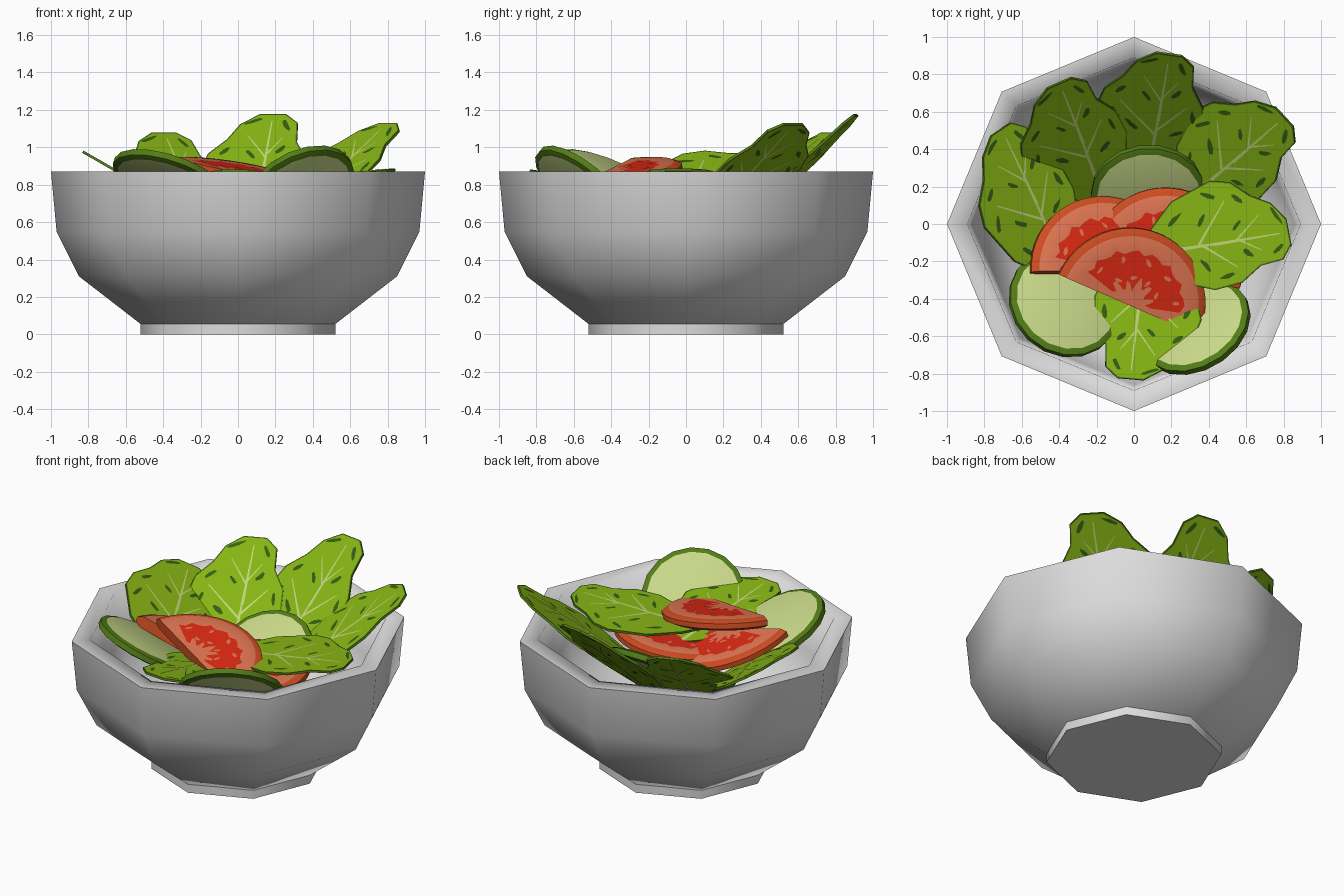
import bpy, bmesh, math, random
from mathutils import Vector, Matrix

random.seed(4)
if "Cube" in bpy.data.objects:
    bpy.data.objects.remove(bpy.data.objects["Cube"])


def material(name, rgb):
    m = bpy.data.materials.new(name)
    m.use_nodes = True
    m.diffuse_color = (*rgb, 1)
    m.node_tree.nodes["Principled BSDF"].inputs["Base Color"].default_value = (*rgb, 1)
    return m


WHITE = material("bowl white", (0.72, 0.72, 0.72))
LEAF = material("leaf green", (0.24, 0.46, 0.007))
DARK = material("dark leaf patch", (0.035, 0.11, 0.006))
RIND = material("rind green", (0.085, 0.2, 0.008))
VEIN = material("pale vein", (0.52, 0.66, 0.19))
PALE = material("cucumber flesh", (0.58, 0.69, 0.25))
SKIN = material("tomato skin", (0.62, 0.075, 0.016))
FLESH = material("tomato flesh", (0.75, 0.18, 0.085))
PULP = material("tomato pulp", (0.72, 0.022, 0.006))


def finish(name, bm, mats, matrix=None, smooth=None):
    mesh = bpy.data.meshes.new(name)
    bm.to_mesh(mesh)
    bm.free()
    for m in mats:
        mesh.materials.append(m)
    ob = bpy.data.objects.new(name, mesh)
    bpy.context.collection.objects.link(ob)
    if matrix:
        ob.matrix_world = matrix
    if smooth:
        bpy.ops.object.select_all(action='DESELECT')
        ob.select_set(True)
        bpy.context.view_layer.objects.active = ob
        bpy.ops.object.shade_smooth_by_angle(angle=math.radians(smooth))
    return ob


def frame(origin, forward, normal):
    """Local y runs along forward, local z along normal."""
    z = Vector(normal).normalized()
    y = Vector(forward)
    y = (y - z * y.dot(z)).normalized()
    m = Matrix((y.cross(z), y, z)).transposed().to_4x4()
    m.translation = Vector(origin)
    return m


def sweep(name, profile, segs, arc, mats, bands=None, wobble=None, matrix=None, smooth=35):
    """Turn a radius/height profile around z; a partial arc gets end caps."""
    bm = bmesh.new()
    rings = []
    for s in range(segs + 1):
        a = arc * s / segs
        ring = []
        for i, (r, z) in enumerate(profile):
            r += wobble(i, s) if wobble else 0
            ring.append(bm.verts.new((r * math.cos(a), r * math.sin(a), z)))
        rings.append(ring)
    for s in range(segs):
        for i in range(len(profile) - 1):
            f = bm.faces.new((rings[s][i], rings[s + 1][i], rings[s + 1][i + 1], rings[s][i + 1]))
            f.material_index = bands(i, s) if bands else 0
    if arc < 6:
        bm.faces.new(rings[0])
        bm.faces.new(rings[-1][::-1])
    bmesh.ops.remove_doubles(bm, verts=bm.verts, dist=0.0005)
    bmesh.ops.recalc_face_normals(bm, faces=bm.faces)
    return finish(name, bm, mats, matrix, smooth)


def plates(name, polys, height, mat, matrix):
    """Flat painted shapes on both faces of a slice or leaf."""
    bm = bmesh.new()
    for poly in polys:
        for side in (1, -1):
            f = bm.faces.new([bm.verts.new((x, y, side * height)) for x, y in poly])
            f.normal_update()
            if f.normal.z * side < 0:
                f.normal_flip()
    return finish(name, bm, [mat], matrix)


def blob(x, y, length, width, angle):
    pts = []
    for k in range(8):
        a = math.tau * k / 8
        j = random.uniform(0.7, 1.15)
        u, v = length * j * math.cos(a), width * j * math.sin(a)
        pts.append((x + u * math.cos(angle) - v * math.sin(angle),
                    y + u * math.sin(angle) + v * math.cos(angle)))
    return pts


# Bowl and foot: eight sided
sweep("bowl", [(0, 0.055), (0.52, 0.055), (0.85, 0.31), (0.97, 0.55), (1, 0.87),
               (0.89, 0.87), (0.86, 0.57), (0.75, 0.36), (0.45, 0.16), (0, 0.14)],
      8, math.tau, [WHITE], smooth=89)
sweep("bowl_foot", [(0, 0), (0.52, 0), (0.52, 0.06), (0, 0.06)], 8, math.tau, [WHITE], smooth=50)

# Cucumber slices: centre, face normal
H = 0.028
cuke = [(0, H), (0.278, H), (0.31, H * 0.6), (0.31, -H * 0.6), (0.278, -H), (0, -H)]
for name, pos, normal in (("left", (-0.37, -0.42, 0.83), (0.29, 0.37, 0.88)),
                          ("right", (0.33, -0.55, 0.78), (-0.37, 0.6, 0.71)),
                          ("back", (0.08, 0.16, 0.66), (0, -0.57, 0.82))):
    sweep("cucumber_slice_" + name, cuke, 18, math.tau, [PALE, RIND],
          bands=lambda i, s: int(0 < i < 4), matrix=frame(pos, (0, 1, 0.1), normal))

# Tomato half slices: chord centre, direction of the round side, face normal
T = 0.035
half = [(0, T), (0.12, T), (0.29, T), (0.375, T), (0.415, T * 0.45)]
half += [(r, -z) for r, z in reversed(half)]
SEGS = 24


def tomato_band(i, s):
    k = min(i, 8 - i)
    if k >= 3:
        return 0
    return 2 if k == 1 and 1 < s < SEGS - 2 else 1


def pulp_edge(i, s):
    if i in (1, 8):
        return 0.035 * math.sin(s * 1.7) + 0.015 * math.cos(s * 0.6)
    return 0.014 * math.sin(s * 2.3) if i in (2, 7) else 0


for name, pos, out, normal in (("front", (-0.03, -0.43, 0.835), (0.4, 0.92, 0), (0.154, -0.154, 1)),
                               ("left", (-0.15, -0.26, 0.785), (0, 1, 0), (0.26, 0.23, 1)),
                               ("middle", (0.17, -0.22, 0.715), (0.3, 0.95, 0), (-0.07, -0.07, 1))):
    m = frame(pos, out, normal)
    sweep("tomato_slice_" + name, half, SEGS, math.pi, [SKIN, FLESH, PULP],
          tomato_band, pulp_edge, m)
    flecks = []
    for k in range(9):
        a = 0.45 + k * 0.28
        r = 0.2 + 0.05 * (-1) ** k
        flecks.append(blob(r * math.cos(a), r * math.sin(a), 0.024, 0.011, a + k))
    plates("tomato_flecks_" + name, flecks, T + 0.002, FLESH, m)

# Leaves: one lobed outline, veins and patches shared by all
outline = [(0, 0), (0.1, 0.1), (0.2, 0.28), (0.26, 0.45), (0.25, 0.63), (0.18, 0.77),
           (0.17, 0.92), (0.1, 0.99), (-0.04, 0.99), (-0.14, 0.91), (-0.2, 0.79),
           (-0.29, 0.68), (-0.32, 0.55), (-0.25, 0.28), (-0.1, 0.08)]
veins = [((0, 0), (0.02, 0.55), 0.014), ((0.02, 0.5), (0.03, 0.93), 0.009),
         ((0.01, 0.4), (-0.2, 0.62), 0.008), ((0.01, 0.42), (0.16, 0.62), 0.008),
         ((0.02, 0.65), (-0.09, 0.82), 0.006), ((0.02, 0.66), (0.1, 0.8), 0.006)]
spots = [(-0.24, 0.52, 0.055, 0.014, 1.2), (-0.12, 0.45, 0.05, 0.016, 2.4),
         (-0.2, 0.7, 0.045, 0.015, 0.8), (-0.07, 0.93, 0.06, 0.013, 0.5),
         (0.11, 0.9, 0.05, 0.014, 2), (0.1, 0.71, 0.04, 0.016, 0.9),
         (0.2, 0.55, 0.055, 0.014, 1.7), (0.12, 0.42, 0.045, 0.015, 0.6),
         (-0.15, 0.28, 0.06, 0.014, 2.1), (0.1, 0.22, 0.05, 0.012, 1.1),
         (-0.06, 0.67, 0.04, 0.013, 2.2)]
UP = (0, 0, 1)
THICK = 0.007


def strip(p, q, w):
    p, q = Vector(p), Vector(q)
    d = (q - p).normalized()
    n = Vector((-d.y, d.x))
    return [tuple(p + n * w), tuple(p - n * w), tuple(q - n * w * 0.35), tuple(q + n * w * 0.35)]


def leaf(name, base, tip, normal=None):
    axis = Vector(tip) - Vector(base)
    if normal is None:  # keep the sideways direction level
        normal = axis.cross(Vector(UP)).cross(axis)
    m = frame(base, axis, normal) @ Matrix.Diagonal((1, axis.length, 1, 1))
    bm = bmesh.new()
    top = bm.faces.new([bm.verts.new((x, y, THICK)) for x, y in outline])
    low = bm.faces.new([bm.verts.new((x, y, -THICK)) for x, y in reversed(outline)])
    n = len(outline)
    a, b = list(top.verts), list(low.verts)[::-1]
    for i in range(n):
        j = (i + 1) % n
        bm.faces.new((a[i], b[i], b[j], a[j])).material_index = 1
    bmesh.ops.recalc_face_normals(bm, faces=bm.faces)
    for f in (top, low):
        rim = bmesh.ops.inset_region(bm, faces=[f], thickness=0.008, use_even_offset=True)
        for r in rim["faces"]:
            r.material_index = 1
    finish("leaf_" + name, bm, [LEAF, RIND], m)
    plates("leaf_veins_" + name, [strip(*v) for v in veins], THICK + 0.003, VEIN, m)
    plates("leaf_patches_" + name, [blob(*s) for s in spots], THICK + 0.002, DARK, m)


leaf("back", (0.06, 0.2, 0.5), (0.16, 0.92, 1.18))
leaf("back_left", (-0.15, 0.1, 0.5), (-0.43, 0.75, 1.08))
leaf("back_right", (0.25, 0.1, 0.6), (0.79, 0.6, 1.13))
leaf("left", (-0.34, -0.3, 0.695), (-0.74, 0.5, 0.925), (0.5, 0, 0.87))
leaf("right", (0.02, -0.17, 0.8), (0.83, -0.01, 0.88))
leaf("front", (0.08, -0.05, 0.74), (0.01, -0.84, 0.875))
